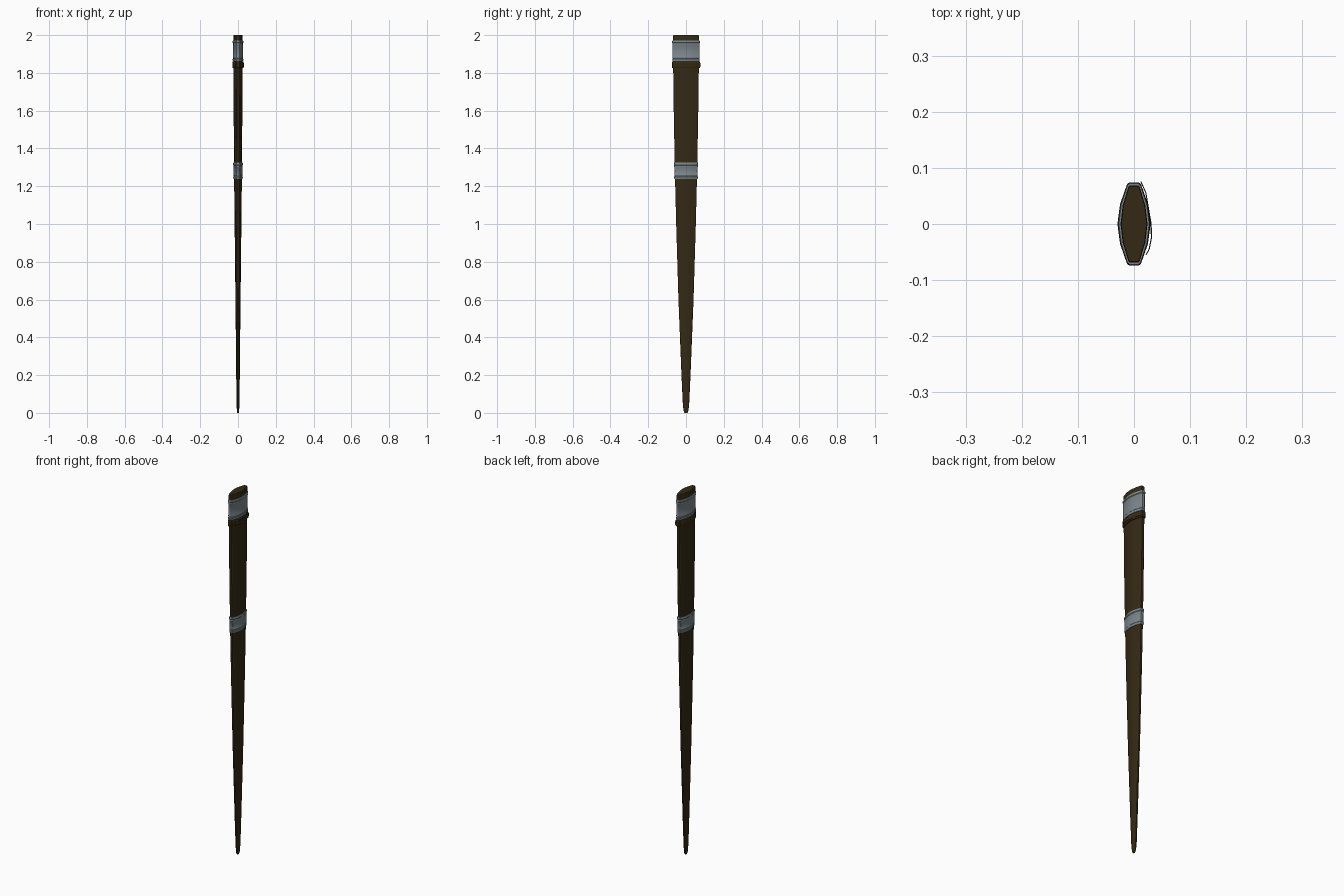
import bpy, bmesh, math

if "Cube" in bpy.data.objects:
    bpy.data.objects.remove(bpy.data.objects["Cube"])


def material(name, rgb):
    m = bpy.data.materials.new(name)
    m.diffuse_color = (*rgb, 1)
    m.use_nodes = True
    m.node_tree.nodes["Principled BSDF"].inputs["Base Color"].default_value = m.diffuse_color
    return m


LEATHER = material("dark brown leather", (0.034, 0.022, 0.007))
STRAP = material("strap brown", (0.036, 0.022, 0.007))
STEEL = material("blue grey steel", (0.20, 0.24, 0.26))

# Quarter of the flattened cross-section, as fractions of half width and half depth
QUARTER = [(1, 0), (0.84, 0.48), (0.42, 0.96), (0.28, 1)]
SECTION = (QUARTER + [(-x, y) for x, y in reversed(QUARTER)]
           + [(-x, -y) for x, y in QUARTER[1:]]
           + [(x, -y) for x, y in reversed(QUARTER[1:])])

# Sheath taper: height, half width, half depth
TAPER = [(0, 0.004, 0.008), (0.012, 0.006, 0.013), (0.05, 0.008, 0.017),
         (0.2, 0.0095, 0.024), (0.6, 0.0135, 0.040), (1.0, 0.018, 0.052),
         (1.28, 0.021, 0.059), (1.6, 0.023, 0.065), (1.84, 0.0235, 0.068),
         (1.995, 0.024, 0.069), (2.0, 0.0225, 0.067)]


def size_at(z):
    for (z0, a0, b0), (z1, a1, b1) in zip(TAPER, TAPER[1:]):
        if z <= z1:
            t = (z - z0) / (z1 - z0)
            return a0 + (a1 - a0) * t, b0 + (b1 - b0) * t
    return TAPER[-1][1:]


def loft(name, rings, mat, closed=False):
    """Skin the cross-section through rings of (z, half width, half depth)."""
    bm = bmesh.new()
    loops = [[bm.verts.new((x * a, y * b, z)) for x, y in SECTION]
             for z, a, b in rings]
    pairs = list(zip(loops, loops[1:]))
    if closed:
        pairs.append((loops[-1], loops[0]))
    n = len(SECTION)
    for lo, hi in pairs:
        for i in range(n):
            j = (i + 1) % n
            bm.faces.new((lo[i], lo[j], hi[j], hi[i]))
    if not closed:
        bm.faces.new(loops[0][::-1])
        bm.faces.new(loops[-1])
    bmesh.ops.recalc_face_normals(bm, faces=bm.faces)
    return finish(name, bm, mat)


def finish(name, bm, mat):
    me = bpy.data.meshes.new(name)
    bm.to_mesh(me)
    bm.free()
    me.materials.append(mat)
    ob = bpy.data.objects.new(name, me)
    bpy.context.collection.objects.link(ob)
    bpy.context.view_layer.objects.active = ob
    ob.select_set(True)
    bpy.ops.object.shade_smooth_by_angle(angle=math.radians(30))
    ob.select_set(False)
    return ob


def band(name, profile, mat):
    """Wrap a closed ring round the sheath; profile is (z, offset)."""
    rings = []
    for z, off in profile:
        a, b = size_at(z)
        rings.append((z, a + off, b + off))
    inner = [(z, size_at(z)[0] - 0.001, size_at(z)[1] - 0.001)
             for z in (profile[-1][0], profile[0][0])]
    return loft(name, rings + inner, mat, closed=True)


def fitting(name, z0, z1):
    """Metal band with a raised, stepped rim at each end."""
    rim = [(0, 0.003), (0.004, 0.0045), (0.012, 0.0045), (0.015, 0.002),
           (0.018, 0.0035), (0.022, 0.0035), (0.025, 0.002)]
    profile = ([(z0 + d, o) for d, o in rim]
               + [(z1 - d, o) for d, o in reversed(rim)])
    return band(name, profile, STEEL)


# Sheath body
loft("sheath_body", TAPER, LEATHER)

# Metal fittings
fitting("upper_metal_band", 1.862, 1.972)
fitting("lower_metal_band", 1.238, 1.325)

# Leather strap wrapped under the upper band
band("strap_wrap", [(1.825, 0.004), (1.828, 0.006), (1.857, 0.006), (1.860, 0.004)], STRAP)

# Loose strap end lying over the right face
path = [(0.012, 0.076), (0.021, 0.056), (0.027, 0.02), (0.0305, 0),
        (0.031, -0.025), (0.027, -0.045), (0.0215, -0.055)]
bm = bmesh.new()
cols = [[bm.verts.new((x + dx, y, z)) for dx, z in
         ((-0.001, 1.832), (0.001, 1.832), (0.001, 1.852), (-0.001, 1.852))]
        for x, y in path]
for c, d in zip(cols, cols[1:]):
    for i in range(4):
        j = (i + 1) % 4
        bm.faces.new((c[i], c[j], d[j], d[i]))
bm.faces.new(cols[0])
bm.faces.new(cols[-1][::-1])
bmesh.ops.recalc_face_normals(bm, faces=bm.faces)
finish("strap_end", bm, STRAP)
